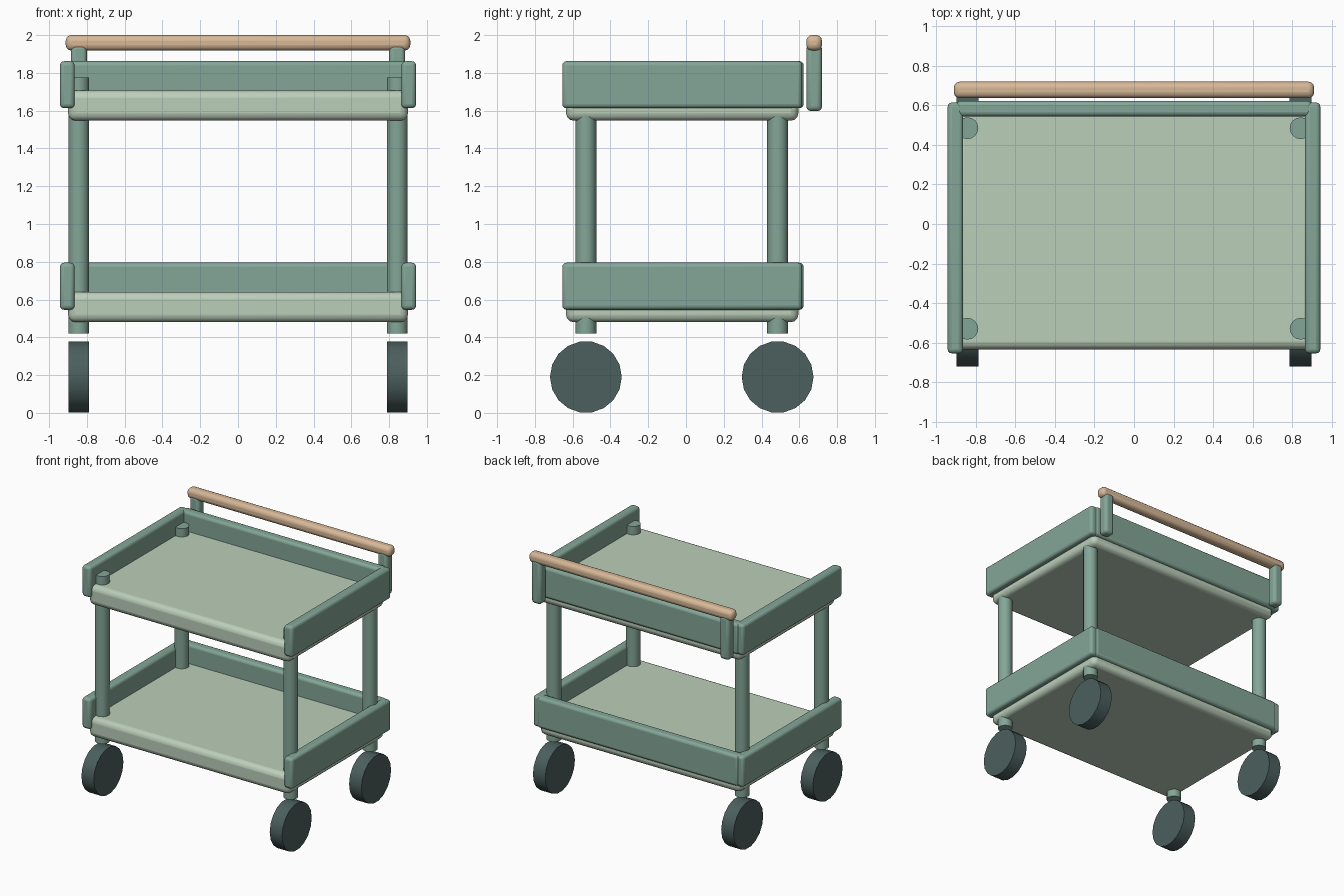
import bpy
import math

if "Cube" in bpy.data.objects:
    bpy.data.objects.remove(bpy.data.objects["Cube"])


def material(name, rgb):
    m = bpy.data.materials.new(name)
    m.diffuse_color = (*rgb, 1)
    m.use_nodes = True
    m.node_tree.nodes["Principled BSDF"].inputs["Base Color"].default_value = m.diffuse_color
    return m


GREEN = material("sage_green", (0.23, 0.38, 0.31))
PALE = material("pale_green", (0.50, 0.62, 0.49))
DARK = material("dark_rubber", (0.07, 0.115, 0.11))
WOOD = material("light_wood", (0.68, 0.48, 0.31))


def finish(name, mat):
    ob = bpy.context.object
    ob.name = name
    ob.data.materials.append(mat)
    bpy.ops.object.shade_smooth_by_angle(angle=math.radians(40))
    return ob


def rounded_box(name, lo, hi, bevel, mat):
    """Box between two corners with rounded edges."""
    centre = [(a + b) / 2 for a, b in zip(lo, hi)]
    bpy.ops.mesh.primitive_cube_add(size=1, location=centre)
    ob = bpy.context.object
    ob.scale = [b - a for a, b in zip(lo, hi)]
    bpy.ops.object.transform_apply(location=False, rotation=False, scale=True)
    mod = ob.modifiers.new("round", "BEVEL")
    mod.width = bevel
    mod.segments = 3
    return finish(name, mat)


def cylinder(name, radius, depth, loc, mat, sides, rot=(0, 0, 0)):
    bpy.ops.mesh.primitive_cylinder_add(
        vertices=sides, radius=radius, depth=depth, location=loc, rotation=rot)
    return finish(name, mat)


SIDES = ((-1, "left"), (1, "right"))

# Two trays: shelf board, side rails and back rail
for level, z in (("lower", 0.48), ("upper", 1.547)):
    rounded_box(level + "_shelf", (-0.90, -0.635, z), (0.90, 0.595, z + 0.16), 0.04, PALE)
    r0, r1 = z + 0.066, z + 0.315
    for s, side in SIDES:
        xs = sorted((s * 0.865, s * 0.943))
        rounded_box(f"{level}_{side}_rail", (xs[0], -0.655, r0), (xs[1], 0.615, r1), 0.022, GREEN)
    rounded_box(level + "_back_rail", (-0.90, 0.545, r0), (0.90, 0.623, r1), 0.022, GREEN)

# Corner posts and wheels
for s, side in SIDES:
    for end, y in (("front", -0.53), ("back", 0.485)):
        cylinder(f"{end}_{side}_post", 0.055, 1.355, (s * 0.843, y, 1.0975), GREEN, 16)
        cylinder(f"{end}_{side}_wheel", 0.19, 0.11, (s * 0.843, y, 0.19), DARK, 18,
                 (0, math.pi / 2, 0))

# Push handle and its brackets
for s, side in SIDES:
    xs = sorted((s * 0.80, s * 0.885))
    rounded_box(f"{side}_handle_bracket", (xs[0], 0.637, 1.598), (xs[1], 0.72, 1.95), 0.024, GREEN)
rounded_box("handle", (-0.912, 0.637, 1.918), (0.912, 0.72, 2.0), 0.03, WOOD)
